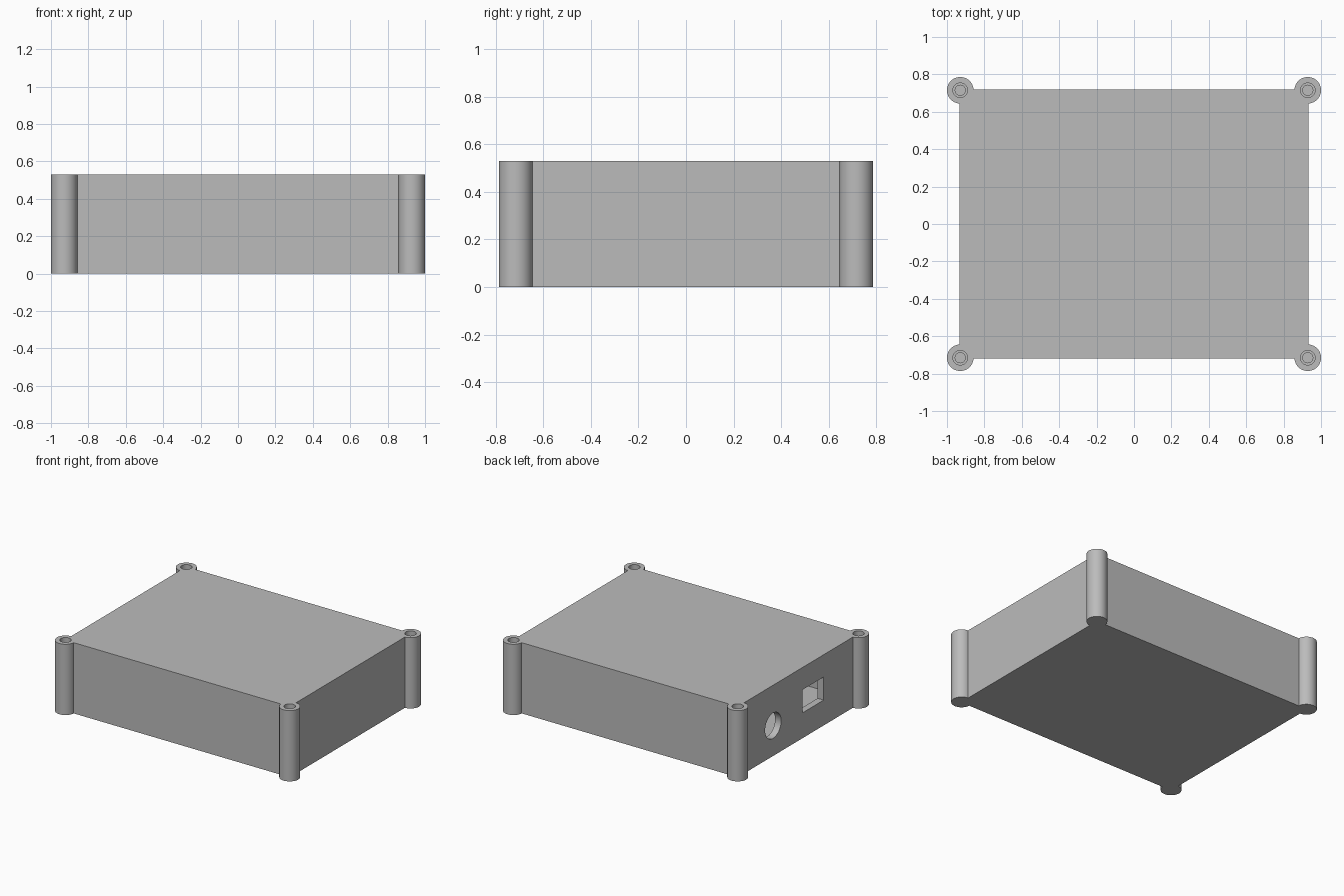
import bpy
import math

if "Cube" in bpy.data.objects:
    bpy.data.objects.remove(bpy.data.objects["Cube"])

H = 0.53            # overall height
BX, BY = 0.932, 0.719   # half sizes of the box
PX, PY = 0.929, 0.715   # post centres
WALL = 0.05

grey = bpy.data.materials.new("light grey")
grey.diffuse_color = (0.5, 0.5, 0.5, 1)
grey.use_nodes = True
grey.node_tree.nodes["Principled BSDF"].inputs["Base Color"].default_value = grey.diffuse_color


def box(name, lo, hi):
    bpy.ops.mesh.primitive_cube_add(size=1, location=[(a + b) / 2 for a, b in zip(lo, hi)])
    ob = bpy.context.object
    ob.name = name
    ob.scale = [b - a for a, b in zip(lo, hi)]
    bpy.ops.object.transform_apply(location=True, rotation=True, scale=True)
    return ob


def cylinder(name, r, centre, depth, axis="Z"):
    rot = (0, math.pi / 2, 0) if axis == "X" else (0, 0, 0)
    bpy.ops.mesh.primitive_cylinder_add(vertices=48, radius=r, depth=depth,
                                        location=centre, rotation=rot)
    ob = bpy.context.object
    ob.name = name
    bpy.ops.object.transform_apply(location=True, rotation=True, scale=True)
    return ob


def combine(target, tool, operation):
    """Apply a boolean and discard the tool object."""
    mod = target.modifiers.new("boolean", "BOOLEAN")
    mod.operation = operation
    mod.solver = "EXACT"
    mod.object = tool
    bpy.context.view_layer.objects.active = target
    bpy.ops.object.modifier_apply(modifier=mod.name)
    bpy.data.objects.remove(tool)


# Hollow enclosure body
case = box("enclosure", (-BX, -BY, 0), (BX, BY, H))
combine(case, box("cavity", (-BX + WALL, -BY + WALL, WALL),
                  (BX - WALL, BY - WALL, H - WALL)), "DIFFERENCE")

# Corner screw posts, each with a stepped blind hole from the top
for sx in (-1, 1):
    for sy in (-1, 1):
        x, y = sx * PX, sy * PY
        combine(case, cylinder("post", 0.071, (x, y, H / 2), H), "UNION")
        combine(case, cylinder("screw_head_recess", 0.039, (x, y, H), 0.08), "DIFFERENCE")
        combine(case, cylinder("screw_hole", 0.027, (x, y, H - 0.2), 0.4), "DIFFERENCE")

# Round and rectangular connector openings in the left wall
combine(case, cylinder("round_opening", 0.095, (-BX, 0.30, 0.227), 0.2, "X"), "DIFFERENCE")
combine(case, box("square_opening", (-BX - 0.1, -0.298, 0.19),
                  (-BX + 0.1, -0.047, 0.363)), "DIFFERENCE")

# Finish
case.data.materials.clear()
case.data.materials.append(grey)
for p in case.data.polygons:
    p.material_index = 0
bpy.ops.object.select_all(action="DESELECT")
case.select_set(True)
bpy.context.view_layer.objects.active = case
bpy.ops.object.shade_smooth_by_angle(angle=math.radians(30))
